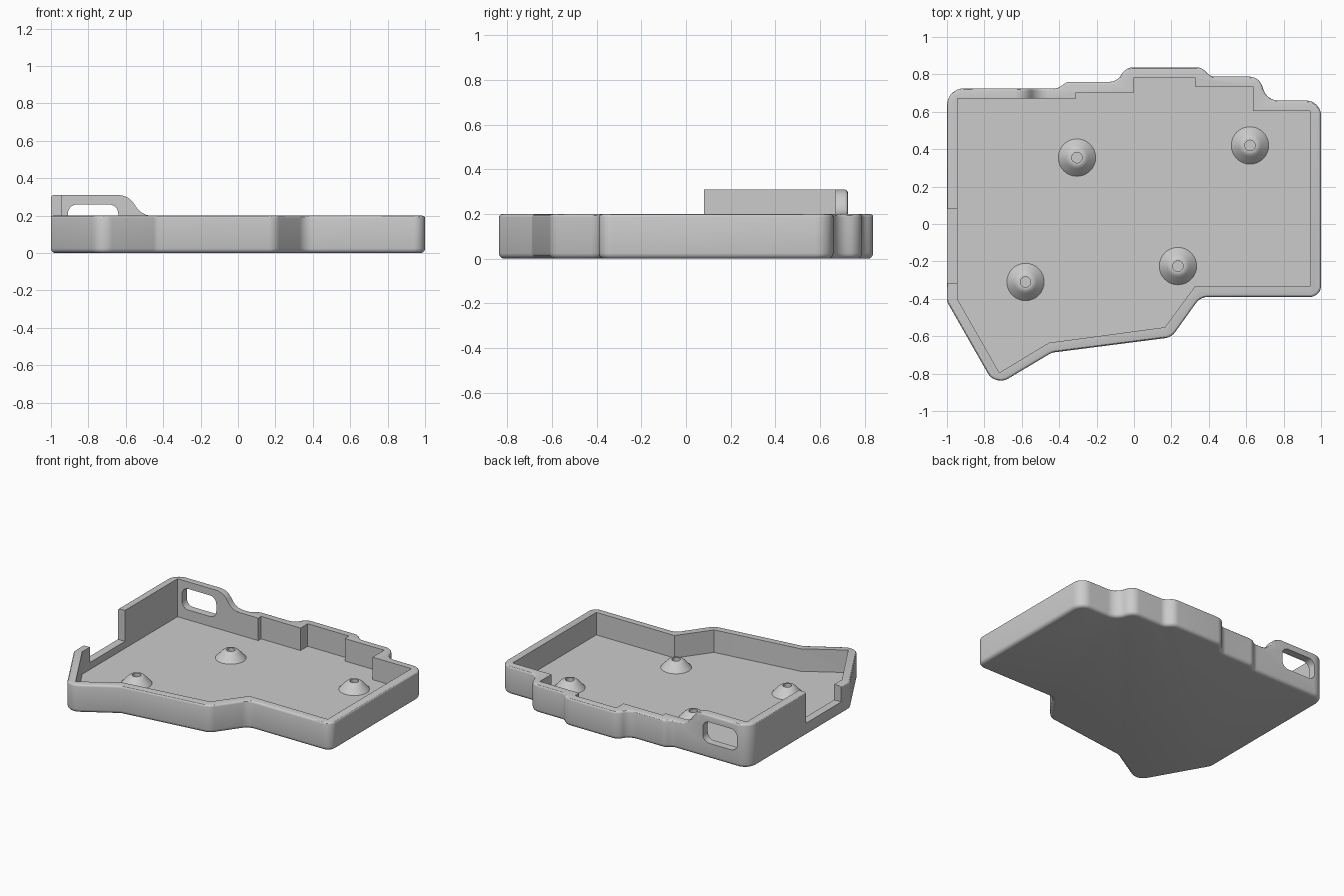
import bpy, bmesh, math
from mathutils import Vector, Matrix

if "Cube" in bpy.data.objects:
    bpy.data.objects.remove(bpy.data.objects["Cube"])

RIM, TALL, FLOOR, NOTCH = 0.2, 0.31, 0.04, 0.09

grey = bpy.data.materials.new("light_grey")
grey.use_nodes = True
grey.diffuse_color = (0.6, 0.6, 0.6, 1)
grey.node_tree.nodes["Principled BSDF"].inputs["Base Color"].default_value = (0.6, 0.6, 0.6, 1)


def rounded(corners, steps=8):
    """Replace each (x, y, radius) corner by an arc."""
    pts = []
    for i, (x, y, r) in enumerate(corners):
        p = Vector((x, y))
        if r == 0:
            pts.append(p)
            continue
        a = (Vector(corners[i - 1][:2]) - p).normalized()
        b = (Vector(corners[(i + 1) % len(corners)][:2]) - p).normalized()
        half = a.angle(b) / 2
        centre = p + (a + b).normalized() * r / math.sin(half)
        start = p + a * r / math.tan(half) - centre
        end = p + b * r / math.tan(half) - centre
        sweep = math.atan2(start.x * end.y - start.y * end.x, start.dot(end))
        for k in range(steps + 1):
            t = sweep * k / steps
            pts.append(centre + Vector((start.x * math.cos(t) - start.y * math.sin(t),
                                        start.x * math.sin(t) + start.y * math.cos(t))))
    return pts


def finish(name, bm):
    bmesh.ops.recalc_face_normals(bm, faces=bm.faces)
    mesh = bpy.data.meshes.new(name)
    bm.to_mesh(mesh)
    bm.free()
    mesh.materials.append(grey)
    ob = bpy.data.objects.new(name, mesh)
    bpy.context.collection.objects.link(ob)
    return ob


def prism(name, pts, low, high, along_y=False, bottom_bevel=0):
    """Closed prism of an outline along z, or of an xz outline along y."""
    bm = bmesh.new()
    place = (lambda p, h: (p.x, h, p.y)) if along_y else (lambda p, h: (p.x, p.y, h))
    lower = [bm.verts.new(place(p, low)) for p in pts]
    upper = [bm.verts.new(place(p, high)) for p in pts]
    bm.faces.new(lower[::-1])
    bm.faces.new(upper)
    for i in range(len(pts)):
        bm.faces.new((lower[i - 1], lower[i], upper[i], upper[i - 1]))
    bmesh.ops.recalc_face_normals(bm, faces=bm.faces)
    if bottom_bevel:
        edges = [e for e in bm.edges if all(v in lower for v in e.verts)]
        bmesh.ops.bevel(bm, geom=edges, offset=bottom_bevel, segments=4, profile=0.5, affect='EDGES')
    return finish(name, bm)


def box(name, x0, x1, y0, y1, z0, z1):
    return prism(name, [Vector(p) for p in ((x0, y0), (x1, y0), (x1, y1), (x0, y1))], z0, z1)


def volume(mesh):
    bm = bmesh.new()
    bm.from_mesh(mesh)
    size = bm.calc_volume()
    bm.free()
    return size


def cut(ob, cutter):
    """Subtract the cutter, taking the first solver that gives a sound solid."""
    mod = ob.modifiers.new("cut", 'BOOLEAN')
    mod.operation, mod.object = 'DIFFERENCE', cutter
    before = volume(ob.data)
    for solver in ('EXACT', 'MANIFOLD', 'FLOAT'):
        mod.solver = solver
        bpy.context.view_layer.update()
        result = bpy.data.meshes.new_from_object(
            ob.evaluated_get(bpy.context.evaluated_depsgraph_get()))
        if 0.2 * before < volume(result) < 0.9999 * before:
            ob.modifiers.clear()
            ob.data = result
            break
    ob.modifiers.clear()
    bpy.data.objects.remove(cutter)


def smooth(ob):
    bpy.ops.object.select_all(action='DESELECT')
    ob.select_set(True)
    bpy.context.view_layer.objects.active = ob
    bpy.ops.object.shade_smooth_by_angle(angle=math.radians(30))


# Outer outline, with a radius for every corner
outer = rounded([
    (-1, -0.415, 0.06), (-0.742, -0.868, 0.08), (-0.44, -0.688, 0.06), (0.2, -0.606, 0.08),
    (0.355, -0.39, 0.08), (1, -0.39, 0.06), (1, 0.66, 0.08), (0.71, 0.66, 0.085),
    (0.67, 0.788, 0.075), (0.41, 0.788, 0.06), (0.36, 0.838, 0.07), (-0.045, 0.838, 0.075),
    (-0.09, 0.76, 0.075), (-0.36, 0.76, 0.06), (-0.405, 0.725, 0.06), (-1, 0.725, 0.09)])
# Sharp inner outline
inner = [Vector(p) for p in (
    (-0.945, -0.4), (-0.72, -0.795), (-0.455, -0.635), (0.165, -0.552), (0.325, -0.335),
    (0.94, -0.335), (0.94, 0.605), (0.635, 0.605), (0.635, 0.735), (0.325, 0.735),
    (0.325, 0.782), (0, 0.782), (0, 0.702), (-0.31, 0.702), (-0.31, 0.67), (-0.945, 0.67))]

# Tray body, lowered everywhere except the raised back corner
tray = prism("tray", outer, 0, 0.4, bottom_bevel=0.025)
sky = rounded([(-1.2, TALL, 0), (-0.585, TALL, 0.1), (-0.515, RIM, 0.1),
               (1.2, RIM, 0), (1.2, 0.6, 0), (-1.2, 0.6, 0)])
cut(tray, prism("sky_cutter", sky, -1.2, 1.2, along_y=True))
cut(tray, box("front_cutter", -1.2, 0, -1.2, 0.08, RIM, 0.6))

# Soften the outer top edge
bm = bmesh.new()
bm.from_mesh(tray.data)
bmesh.ops.remove_doubles(bm, verts=bm.verts, dist=1e-4)
bmesh.ops.dissolve_limit(bm, angle_limit=0.01, verts=bm.verts, edges=bm.edges)
bm.normal_update()
rim_edges = []
for e in bm.edges:
    if len(e.link_faces) != 2 or min(v.co.z for v in e.verts) < RIM - 0.01:
        continue
    if all(abs(v.co.y - 0.08) < 1e-3 for v in e.verts):
        continue
    slopes = sorted(f.normal.z for f in e.link_faces)
    if abs(slopes[0]) < 0.1 and slopes[1] > 0.3:
        rim_edges.append(e)
bmesh.ops.bevel(bm, geom=rim_edges, offset=0.014, segments=3, profile=0.5, affect='EDGES')
bm.to_mesh(tray.data)
bm.free()

# Hollow, side notch and strap slot
cut(tray, prism("hollow_cutter", inner, FLOOR, 0.6))
cut(tray, box("notch_cutter", -1.2, -0.9, -0.315, 0.08, NOTCH, 0.6))
slot = rounded([(x, z, 0.05) for x, z in ((-0.91, 0.11), (-0.64, 0.11), (-0.64, 0.26), (-0.91, 0.26))])
cut(tray, prism("slot_cutter", slot, 0.6, 0.9, along_y=True))
smooth(tray)

# Domed screw bosses with a blind hole
boss_profile = [(0.1, -0.005), (0.1, 0), (0.06, 0.044), (0.048, 0.054), (0.037, 0.058),
                (0.028, 0.058), (0.028, 0.01), (0, 0.01)]
for i, (x, y) in enumerate([(-0.305, 0.355), (0.62, 0.42), (-0.58, -0.31), (0.235, -0.225)]):
    bm = bmesh.new()
    verts = [bm.verts.new((r, 0, z)) for r, z in boss_profile]
    edges = [bm.edges.new(pair) for pair in zip(verts, verts[1:])]
    bmesh.ops.spin(bm, geom=verts + edges, cent=(0, 0, 0), axis=(0, 0, 1),
                   angle=math.tau, steps=32, use_merge=True)
    bmesh.ops.remove_doubles(bm, verts=bm.verts, dist=1e-5)
    bmesh.ops.holes_fill(bm, edges=bm.edges)
    boss = finish(f"screw_boss_{i + 1}", bm)
    boss.location = (x, y, FLOOR)
    smooth(boss)
